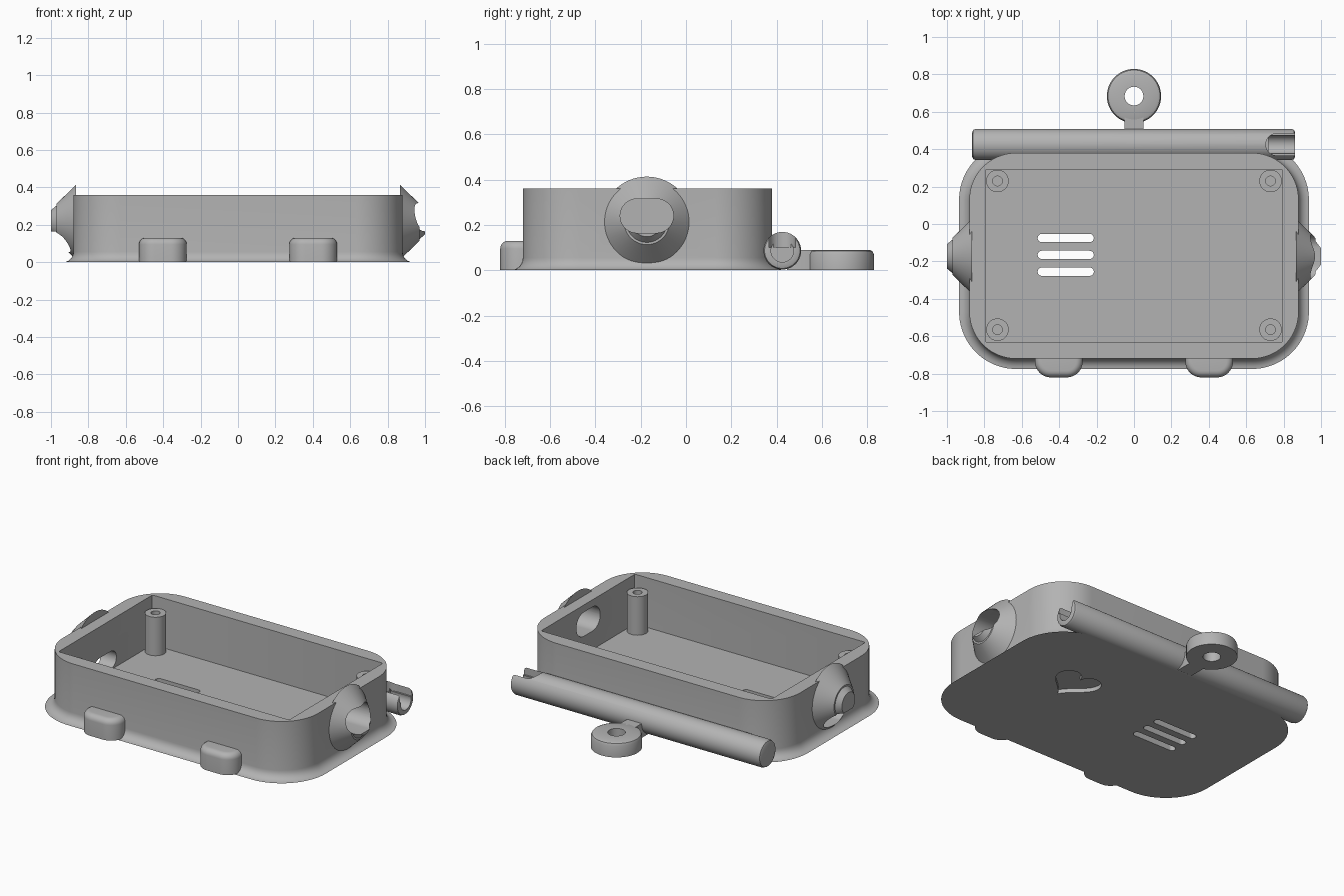
import bpy, bmesh, math
from mathutils import Matrix

cube = bpy.data.objects.get("Cube")
if cube:
    bpy.data.objects.remove(cube, do_unlink=True)

grey = bpy.data.materials.new("plain grey")
grey.use_nodes = True
grey.diffuse_color = (0.45, 0.45, 0.45, 1)
grey.node_tree.nodes["Principled BSDF"].inputs["Base Color"].default_value = (0.45, 0.45, 0.45, 1)

# Local (u, v, w) axes laid onto world (y, z, x)
ALONG_X = Matrix(((0, 0, 1, 0), (1, 0, 0, 0), (0, 1, 0, 0), (0, 0, 0, 1)))
UP = Matrix.Identity(4)


def finish(name, bm, frame=UP):
    bmesh.ops.transform(bm, matrix=frame, verts=bm.verts)
    bmesh.ops.recalc_face_normals(bm, faces=bm.faces)
    mesh = bpy.data.meshes.new(name)
    bm.to_mesh(mesh)
    bm.free()
    mesh.materials.append(grey)
    obj = bpy.data.objects.new(name, mesh)
    bpy.context.collection.objects.link(obj)
    return obj


def rounded_rect(cx, cy, w, h, r, steps=12):
    pts = []
    for i, (sx, sy) in enumerate(((1, 1), (-1, 1), (-1, -1), (1, -1))):
        for k in range(steps + 1):
            a = (i + k / steps) * math.pi / 2
            pts.append((cx + sx * (w / 2 - r) + r * math.cos(a),
                        cy + sy * (h / 2 - r) + r * math.sin(a)))
    return pts


def prism(name, outline, z0, z1, frame=UP, round_top=0, round_bottom=0):
    bm = bmesh.new()
    low = [bm.verts.new((x, y, z0)) for x, y in outline]
    high = [bm.verts.new((x, y, z1)) for x, y in outline]
    bm.faces.new(low)
    bm.faces.new(high)
    for i in range(len(low)):
        j = (i + 1) % len(low)
        bm.faces.new((low[i], low[j], high[j], high[i]))
    bmesh.ops.remove_doubles(bm, verts=bm.verts, dist=0.0005)
    for z, size in ((z0, round_bottom), (z1, round_top)):
        if size:
            rim = [e for e in bm.edges if all(abs(v.co.z - z) < 1e-5 for v in e.verts)]
            bmesh.ops.bevel(bm, geom=rim, offset=size, segments=6, profile=0.5, affect='EDGES')
    return finish(name, bm, frame)


def lathe(name, profile, frame, closed=False, n=64):
    """Turn (radius, height) points about the local w axis."""
    bm = bmesh.new()
    rings = [[bm.verts.new((r * math.cos(2 * math.pi * k / n), r * math.sin(2 * math.pi * k / n), h))
              for k in range(n)] for r, h in profile]
    pairs = list(zip(rings, rings[1:]))
    if closed:
        pairs.append((rings[-1], rings[0]))
    else:
        bm.faces.new(rings[0])
        bm.faces.new(rings[-1])
    for a, b in pairs:
        for k in range(n):
            j = (k + 1) % n
            bm.faces.new((a[k], a[j], b[j], b[k]))
    return finish(name, bm, frame)


def cut(targets, cutters):
    for cutter in cutters:
        cutter.hide_render = True
        for t in targets:
            mod = t.modifiers.new("cut", 'BOOLEAN')
            mod.operation = 'DIFFERENCE'
            mod.solver = 'EXACT'
            mod.object = cutter
            bpy.context.view_layer.objects.active = t
            bpy.ops.object.modifier_apply(modifier=mod.name)
    for cutter in cutters:
        bpy.data.objects.remove(cutter, do_unlink=True)


def at(x, y, z):
    return Matrix.Translation((x, y, z))


MID_Y = -0.17
FLOOR = 0.05
parts = []

# Open tray with a rounded lower edge
tray = prism("tray", rounded_rect(0, MID_Y, 1.76, 1.1, 0.25, 20), 0, 0.36, round_bottom=0.055)
parts.append(tray)
cut([tray], [prism("cavity", rounded_rect(0, MID_Y, 1.59, 0.925, 0.01, 3), FLOOR, 0.5)])

# Vent slots through the floor
cut([tray], [prism("vent", rounded_rect(-0.365, y, 0.3, 0.044, 0.0219), -0.1, 0.2)
             for y in (-0.075, -0.165, -0.255)])

# Shallow heart recess under the floor
heart = []
for i in range(48):
    t = 2 * math.pi * i / 48
    heart.append((0.4 + 0.145 * math.sin(t) ** 3,
                  -0.045 + 0.0092 * (13 * math.cos(t) - 5 * math.cos(2 * t)
                                     - 2 * math.cos(3 * t) - math.cos(4 * t))))
cut([tray], [prism("heart_recess", heart, -0.1, 0.025)])

# Conical side bosses, each pierced by a port through the wall
boss_profile = [(0.2, 0.866), (0.1, 0.97), (0.09, 0.97), (0.065, 1.0)]
for side, name, port_z, port_w, port_h in ((1, "left_boss", 0.24, 0.235, 0.15),
                                           (-1, "right_boss", 0.11, 0.22, 0.11)):
    boss = lathe(name, [(r, side * h) for r, h in boss_profile],
                 at(0, -0.173, 0.213) @ ALONG_X)
    port = prism("port", rounded_rect(-0.173, port_z, port_w, port_h, port_h / 2 - 0.0005),
                 side * 0.7, side * 1.1, ALONG_X)
    cut([tray, boss], [port])
    parts.append(boss)

# Screw posts inside the corners
for x in (-0.73, 0.73):
    for y in (-0.565, 0.23):
        parts.append(lathe("screw_post", [(0.06, FLOOR - 0.01), (0.06, 0.29), (0.026, 0.29),
                                          (0.026, FLOOR - 0.01)], at(x, y, 0), True, 40))

# Front feet
for x in (-0.402, 0.402):
    parts.append(prism("front_foot", rounded_rect(x, -0.73, 0.255, 0.18, 0.085), 0, 0.13,
                       round_top=0.035))

# Rear bar with an open, hollowed end
bar_y, bar_z, bar_r = 0.425, 0.086, 0.083
bar = lathe("rear_bar", [(bar_r - 0.018, -0.865), (bar_r - 0.005, -0.86), (bar_r, -0.845),
                         (bar_r, 0.845), (bar_r - 0.005, 0.856), (bar_r - 0.018, 0.861)],
            at(0, bar_y, bar_z) @ ALONG_X)
cut([bar], [prism("bar_slot", rounded_rect(0.855, bar_y, 0.3, 0.116, 0.057), 0.1, 0.3),
            lathe("bar_bore", [(0.05, 0.72), (0.05, 1.0)], at(0, bar_y, bar_z) @ ALONG_X)])
parts.append(bar)

# Hanging loop and its neck
parts.append(lathe("hanging_loop", [(0.145, 0), (0.145, 0.07), (0.139, 0.084), (0.125, 0.09),
                                    (0.05, 0.09), (0.05, 0)], at(0, 0.684, 0), True))
parts.append(prism("loop_neck", rounded_rect(0, 0.51, 0.1, 0.13, 0.002, 2), 0, 0.09))

# Smooth the curved walls and keep crisp edges
bpy.ops.object.select_all(action='DESELECT')
for p in parts:
    p.select_set(True)
bpy.context.view_layer.objects.active = tray
bpy.ops.object.shade_smooth_by_angle(angle=math.radians(30))
